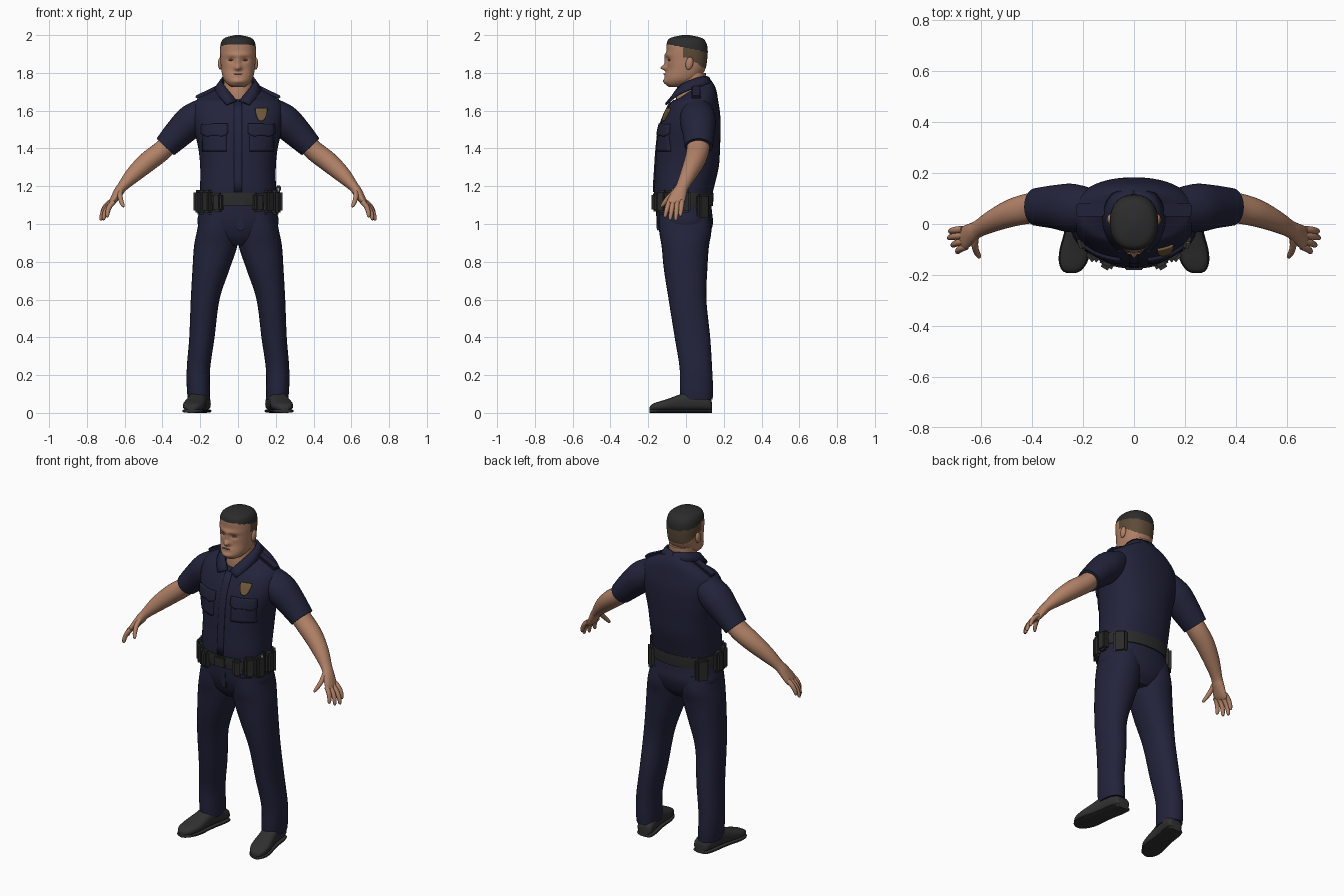
import bpy, bmesh, math
from mathutils import Vector as V

cube = bpy.data.objects.get("Cube")
if cube:
    bpy.data.objects.remove(cube)


def material(name, rgb):
    m = bpy.data.materials.new(name)
    m.use_nodes = True
    m.diffuse_color = (*rgb, 1)
    m.node_tree.nodes["Principled BSDF"].inputs["Base Color"].default_value = (*rgb, 1)
    return m


NAVY = material("navy cloth", (.016, .017, .043))
SKIN = material("skin", (.44, .22, .135))
LIP = material("dark skin", (.24, .11, .07))
HAIR = material("black hair", (.025, .025, .025))
FADE = material("short brown hair", (.11, .07, .04))
LEATHER = material("black leather", (.024, .024, .024))
SHOE = material("shoe leather", (.03, .03, .031))
GOLD = material("dull gold", (.17, .105, .045))
STEEL = material("steel", (.3, .3, .3))


def finish(name, bm, mat, angle=40, solid=0):
    bmesh.ops.recalc_face_normals(bm, faces=bm.faces)
    me = bpy.data.meshes.new(name)
    bm.to_mesh(me)
    bm.free()
    ob = bpy.data.objects.new(name, me)
    bpy.context.collection.objects.link(ob)
    me.materials.append(mat)
    if solid:
        mod = ob.modifiers.new("thickness", "SOLIDIFY")
        mod.thickness, mod.offset = solid, 0
    bpy.ops.object.select_all(action="DESELECT")
    ob.select_set(True)
    bpy.context.view_layer.objects.active = ob
    bpy.ops.object.shade_smooth_by_angle(angle=math.radians(angle))
    return ob


def smooth(rows, k=5):
    """Catmull-Rom interpolation of every column."""
    out, last = [], len(rows) - 1
    for i in range(last):
        a, b, c, d = (rows[min(max(i + j, 0), last)] for j in (-1, 0, 1, 2))
        for s in range(k):
            t = s / k
            out.append([.5 * (2*q + (r-p)*t + (2*p - 5*q + 4*r - w)*t*t + (3*q - p - 3*r + w)*t**3)
                        for p, q, r, w in zip(a, b, c, d)])
    return out + [list(rows[-1])]


def skin_rings(name, rings, mat, caps=True, **kw):
    bm = bmesh.new()
    loops = [[bm.verts.new(p) for p in ring] for ring in rings]
    n = len(loops[0])
    for a, b in zip(loops, loops[1:]):
        for i in range(n):
            bm.faces.new((a[i], a[(i+1) % n], b[(i+1) % n], b[i]))
    if caps:
        bm.faces.new(loops[0])
        bm.faces.new(loops[-1])
    return finish(name, bm, mat, **kw)


def ellipse(center, u, v, n=2, sides=32):
    pts = []
    for i in range(sides):
        c, s = math.cos(math.tau * i / sides), math.sin(math.tau * i / sides)
        pts.append(center + u * math.copysign(abs(c)**(2/n), c) + v * math.copysign(abs(s)**(2/n), s))
    return pts


def stack(name, rows, mat, n=2.2, sides=32, k=5, caps=True):
    """Level rings: z, x, y, half width, half depth, tilt."""
    rings = [ellipse(V((x, y, z)), V((rx, 0, 0)), V((0, ry, ry * tilt)), n, sides)
             for z, x, y, rx, ry, tilt in smooth(rows, k)]
    return skin_rings(name, rings, mat, caps)


def limb(name, rows, mat, side=1, sides=20, n=2, k=4):
    """Rings across a path: x, y, z, half thickness, half breadth."""
    pts = smooth(rows, k)
    rings = []
    for i, (x, y, z, ra, rb) in enumerate(pts):
        d = V(pts[min(i+1, len(pts)-1)][:3]) - V(pts[max(i-1, 0)][:3])
        u = d.cross(V((0, 1, 0))).normalized()
        v = u.cross(d).normalized()
        rings.append([V((p.x * side, p.y, p.z)) for p in ellipse(V((x, y, z)), u * ra, v * rb, n, sides)])
    return skin_rings(name, rings, mat)


def box(name, at, size, mat, turn=(0, 0, 0), bevel=.012):
    bm = bmesh.new()
    bmesh.ops.create_cube(bm, size=1)
    bmesh.ops.scale(bm, vec=size, verts=bm.verts)
    bmesh.ops.bevel(bm, geom=bm.edges[:], offset=bevel, segments=2, affect="EDGES")
    ob = finish(name, bm, mat)
    ob.location, ob.rotation_euler = at, turn
    return ob


def ball(name, at, size, mat, turn=0):
    bm = bmesh.new()
    bmesh.ops.create_uvsphere(bm, u_segments=16, v_segments=10, radius=1)
    bmesh.ops.scale(bm, vec=size, verts=bm.verts)
    ob = finish(name, bm, mat, 80)
    ob.location, ob.rotation_euler = at, (turn, 0, 0)
    return ob


# Shirt body
TORSO = [(1.10, 0, -.015, .195, .145, 0), (1.18, 0, -.012, .2, .157, 0), (1.3, 0, .005, .2, .168, 0),
         (1.4, 0, .012, .21, .168, 0), (1.5, 0, .02, .232, .163, 0), (1.58, 0, .033, .242, .148, 0),
         (1.65, 0, .045, .225, .125, .05), (1.69, 0, .048, .165, .108, .3), (1.715, 0, .04, .085, .085, .65)]
stack("shirt_body", TORSO, NAVY, 2.3, 48)


def chest(x, z):
    rows = smooth(TORSO)
    a, b = next((a, b) for a, b in zip(rows, rows[1:]) if a[0] <= z <= b[0])
    t = (z - a[0]) / (b[0] - a[0])
    _, _, y, rx, ry, _ = (p + (q - p) * t for p, q in zip(a, b))
    return y - ry * (1 - min(1, abs(x / rx))**2.3)**(1 / 2.3)


def patch(name, x0, x1, top, bottom, mat, thick, lift=0):
    """Plate following the chest; bottom is a function of 0..1 across."""
    bm, nx, nz = bmesh.new(), 8, 8
    grid = []
    for j in range(nz + 1):
        row = []
        for i in range(nx + 1):
            x = x0 + (x1 - x0) * i / nx
            z = top + (bottom(i / nx) - top) * j / nz
            row.append(bm.verts.new((x, chest(x, z) - lift, z)))
        grid.append(row)
    for a, b in zip(grid, grid[1:]):
        for i in range(nx):
            bm.faces.new((a[i], a[i+1], b[i+1], b[i]))
    return finish(name, bm, mat, solid=thick)


patch("button_placket", -.02, .02, 1.645, lambda t: 1.17, NAVY, .012)
for s, side in ((1, "left"), (-1, "right")):
    patch(side + "_pocket", s * .06, s * .185, 1.5, lambda t: 1.385, NAVY, .012)
    patch(side + "_pocket_flap", s * .053, s * .19, 1.528,
          lambda t: 1.468 + .012 * math.cos(t * math.tau * 2) * abs(2*t - 1), NAVY, .024)
patch("chest_badge", .092, .154, 1.612, lambda t: 1.545 + .05 * (t - .5)**2 * 4 * abs(2*t - 1), GOLD, .009, .008)

# Collar: rows of inner top edge and outer lower edge
COLLAR = [(0, .118, 1.775, 0, .14, 1.735), (.06, .095, 1.78, .085, .115, 1.74), (.085, .04, 1.765, .12, .03, 1.715),
          (.07, -.03, 1.73, .105, -.05, 1.68), (.008, -.088, 1.652, .06, -.108, 1.632)]
for s, side in ((1, "left"), (-1, "right")):
    bm = bmesh.new()
    edges = [[bm.verts.new((p[i] * s, p[i+1], p[i+2])) for i in (0, 3)] for p in smooth(COLLAR, 3)]
    for a, b in zip(edges, edges[1:]):
        bm.faces.new((a[0], a[1], b[1], b[0]))
    finish(side + "_collar", bm, NAVY, solid=.012)

# Neck and head
stack("neck", [(1.6, 0, .03, .075, .075, 0), (1.68, 0, .025, .077, .077, 0), (1.8, 0, .035, .072, .07, 0)], SKIN)
HEAD = [(1.725, 0, -.05, .03, .04, 0), (1.74, 0, -.04, .056, .065, 0), (1.77, 0, -.02, .078, .09, 0),
        (1.82, 0, .001, .089, .101, 0), (1.87, 0, .005, .093, .107, 0), (1.92, 0, .006, .095, .109, 0),
        (1.96, 0, .003, .09, .104, 0), (1.985, 0, 0, .07, .083, 0), (2.0, 0, 0, .015, .02, 0)]
head = stack("head", HEAD, SKIN, 2.3, 80, 8)
# Face relief: x, z, spread x, spread z, forward push
FACE = [(0, 1.826, .017, .014, .032), (0, 1.86, .012, .03, .014), (0, 1.895, .06, .012, .007), (.037, 1.868, .02, .013, -.009),
        (-.037, 1.868, .02, .013, -.009), (0, 1.755, .035, .016, .012), (0, 1.79, .03, .012, .007)]
for v in head.data.vertices:
    if v.co.y < -.02:
        v.co.y -= sum(push * math.exp(-((v.co.x - x) / sx)**2 - ((v.co.z - z) / sz)**2)
                      for x, z, sx, sz, push in FACE)
# Hair colour by height and depth
head.data.materials.append(HAIR)
head.data.materials.append(FADE)
for f in head.data.polygons:
    _, y, z = f.center
    if z > 1.932 - .2 * y:
        f.material_index = 1
    elif y > -.02 and z > 1.885 - .6 * max(0, y):
        f.material_index = 2
ball("mouth", (0, -.115, 1.795), (.028, .006, .003), LIP)
for s, side in ((1, "left"), (-1, "right")):
    ball(side + "_ear", (s * .094, .018, 1.85), (.012, .02, .034), SKIN, -.2)
    ball(side + "_eye", (s * .037, -.087, 1.868), (.014, .008, .005), LIP)

# Belt and its gear
stack("belt", [(1.095, 0, -.015, .208, .157, 0), (1.13, 0, -.015, .21, .16, 0), (1.165, 0, -.014, .208, .159, 0)],
      LEATHER, 2.2, 48, 2)
box("belt_buckle", (0, -.174, 1.128), (.07, .012, .06), LEATHER, bevel=.004)
# degrees round from the front, width, height, centre height
GEAR = [(30, .055, .1, 1.115), (49, .06, .12, 1.12), (69, .06, .13, 1.115), (93, .06, .12, 1.12), (128, .075, .14, 1.09)]
for s, side in ((1, "left"), (-1, "right")):
    for i, (deg, w, h, z) in enumerate(GEAR):
        a = math.radians(deg)
        at = (s * .212 * math.sin(a), -.015 - .162 * math.cos(a), z)
        box(f"{side}_belt_pouch_{i + 1}", at, (w, .045, h), LEATHER, (0, 0, s * a))
box("radio_knob", (.214, -.06, 1.188), (.025, .02, .03), LEATHER, bevel=.005)
box("radio_clip", (.212, -.072, 1.18), (.012, .006, .02), STEEL, bevel=.002)

# Trousers
stack("trouser_hips", [(.885, 0, -.003, .07, .085, 0), (.93, 0, -.003, .17, .122, 0), (1.0, 0, -.004, .213, .146, 0),
                       (1.06, 0, -.01, .208, .148, 0), (1.13, 0, -.015, .198, .145, 0)], NAVY, 2.3, 40)
box("fly_flap", (.012, -.151, 1.03), (.032, .012, .13), NAVY, (.04, 0, 0), .004)
LEG = [(.07, .207, .055, .058, .086, 0), (.13, .21, .055, .061, .088, 0), (.24, .209, .052, .062, .086, 0),
       (.4, .191, .034, .067, .094, 0), (.6, .174, .008, .076, .1, 0), (.76, .143, -.002, .098, .115, 0),
       (.88, .119, -.004, .114, .125, 0), (.96, .11, -.004, .108, .138, 0), (1.05, .1, -.01, .1, .135, 0)]
SHOES = [(.138, .03, .05), (.128, .046, .075), (.08, .052, .1), (.02, .05, .115), (-.04, .052, .095),
         (-.1, .058, .073), (-.15, .052, .058), (-.182, .034, .045), (-.192, .014, .03)]
for s, side in ((1, "left"), (-1, "right")):
    stack(side + "_trouser_leg", [(z, x * s, *rest) for z, x, *rest in LEG], NAVY)
    # Shoes, splayed outwards
    turn = math.radians(10)
    for part, grow, low, cap in (("shoe", 0, .012, 1), ("sole", .004, 0, .02)):
        rings = []
        for y, w, top in smooth(SHOES, 3):
            hi = min(top, cap)
            mid = V((s * (.213 - math.sin(turn) * y), y, (hi + low) / 2))
            rings.append(ellipse(mid, V((w + grow, 0, 0)), V((0, 0, (hi - low) / 2)), 2.8, 20))
        skin_rings(f"{side}_{part}", rings, SHOE)

# Arms: sleeve, epaulette, forearm, hand
SLEEVE = [(.13, .055, 1.635, .055, .07), (.235, .062, 1.555, .086, .095), (.31, .067, 1.485, .079, .086),
          (.385, .067, 1.408, .064, .074)]
ARM = [(.33, .067, 1.46, .05, .06), (.4, .063, 1.39, .053, .06), (.475, .045, 1.332, .053, .055),
       (.55, .014, 1.265, .044, .044), (.61, -.018, 1.2, .028, .034), (.632, -.032, 1.17, .026, .038),
       (.662, -.052, 1.122, .019, .046), (.675, -.06, 1.102, .012, .042)]
FINGERS = {"little": ((.672, -.02, 1.12), (.722, -.03, 1.04)), "ring": ((.672, -.045, 1.115), (.727, -.055, 1.018)),
           "middle": ((.667, -.068, 1.113), (.712, -.085, 1.02)), "index": ((.658, -.088, 1.118), (.692, -.112, 1.035)),
           "thumb": ((.622, -.055, 1.175), (.605, -.132, 1.09))}
for s, side in ((1, "left"), (-1, "right")):
    limb(side + "_sleeve", SLEEVE, NAVY, s, 28)
    box(side + "_epaulette", (s * .165, .055, 1.698), (.13, .05, .018), NAVY, (0, s * .45, 0), .005)
    limb(side + "_arm", ARM, SKIN, s, 24)
    for name, (a, b) in FINGERS.items():
        a, b = V(a), V(b)
        bow = V((.01, 0, .006))
        rows = [(*(a.lerp(b, t) + bow * math.sin(t * math.pi)), r, r)
                for t, r in ((0, .0135), (.35, .0135), (.7, .012), (.93, .009), (1, .003))]
        limb(f"{side}_{name}_finger", rows, SKIN, s, 10, k=3)
